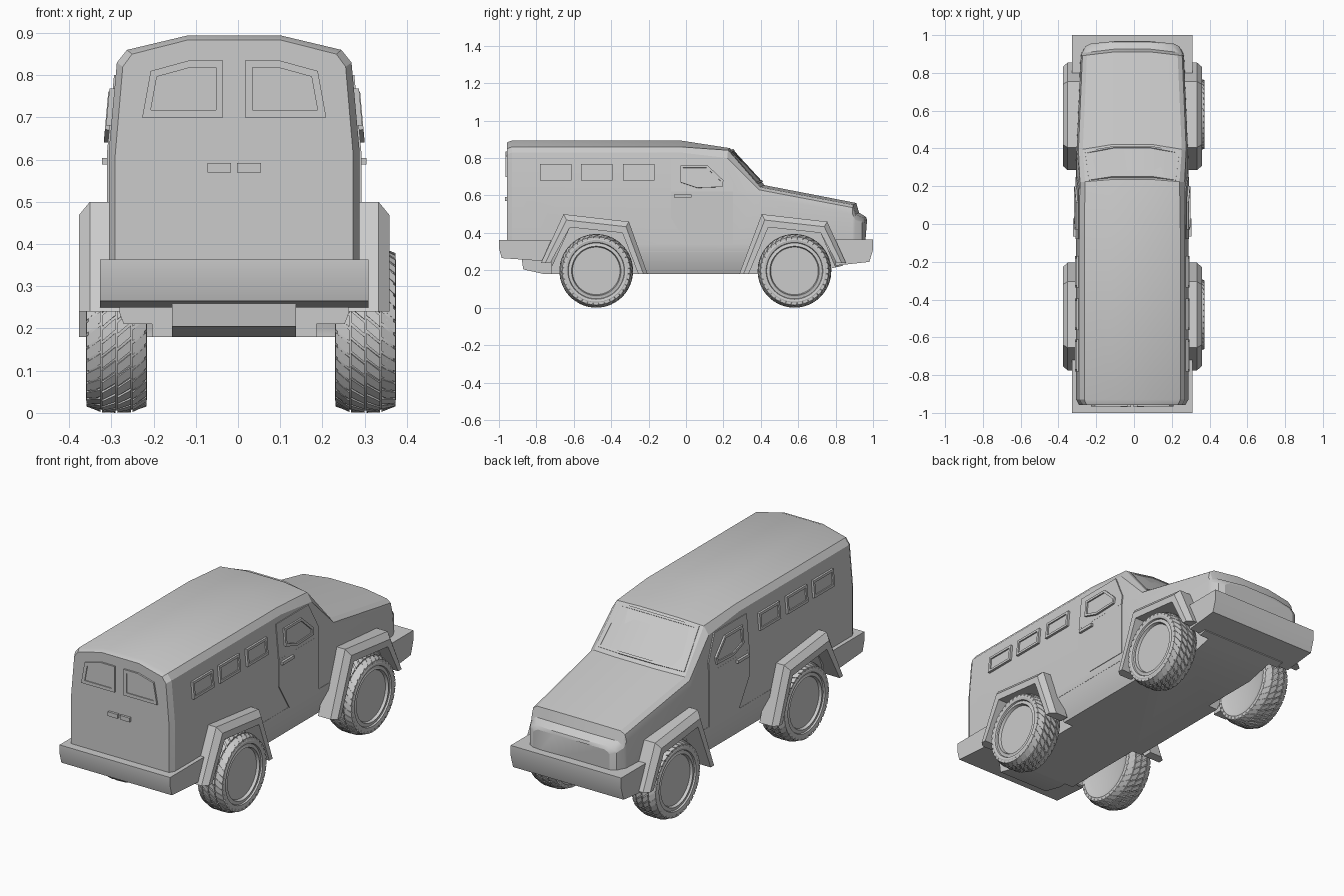
import bpy, bmesh, math
from mathutils import Vector

if "Cube" in bpy.data.objects:
    bpy.data.objects.remove(bpy.data.objects["Cube"])

CX = -0.009          # the hull sits slightly off the centre line
AXLES = (-0.48, 0.58)


def finish(name, bm, angle=25):
    bmesh.ops.recalc_face_normals(bm, faces=bm.faces)
    me = bpy.data.meshes.new(name)
    bm.to_mesh(me)
    bm.free()
    ob = bpy.data.objects.new(name, me)
    bpy.context.collection.objects.link(ob)
    smooth(ob, angle)
    return ob


def smooth(ob, angle):
    bpy.ops.object.select_all(action='DESELECT')
    ob.select_set(True)
    bpy.context.view_layer.objects.active = ob
    bpy.ops.object.shade_smooth_by_angle(angle=math.radians(angle))


def add_loft(bm, rings):
    rows = [[bm.verts.new(p) for p in r] for r in rings]
    n = len(rows[0])
    for a, b in zip(rows, rows[1:]):
        for i in range(n):
            j = (i + 1) % n
            bm.faces.new((a[i], a[j], b[j], b[i]))
    bm.faces.new(rows[0][::-1])
    bm.faces.new(rows[-1])


def loft(name, rings, angle=25):
    bm = bmesh.new()
    add_loft(bm, rings)
    return finish(name, bm, angle)


def prism(name, profile, x0, x1):
    """Side profile (y, z) extruded across x."""
    return loft(name, [[(x, y, z) for y, z in profile] for x in (x0, x1)])


def panel(name, pts, out, height, border=0, recess=0):
    """Raised plate with an optional recessed pane."""
    bm = bmesh.new()
    pts = [Vector(p) for p in pts]
    bm.faces.new([bm.verts.new(p) for p in pts]).normal_update()
    bm.faces.ensure_lookup_table()
    f = bm.faces[0]
    if f.normal.dot(Vector(out)) < 0:
        f.normal_flip()
    n = f.normal.copy()
    top = bmesh.ops.extrude_face_region(bm, geom=[f])['geom']
    face = [g for g in top if isinstance(g, bmesh.types.BMFace)][0]
    base = [v for v in bm.verts if v not in face.verts[:]]
    for v in face.verts:
        v.co += n * height
    for v in base:
        v.co -= n * 0.01
    face.normal_update()
    if border:
        bmesh.ops.inset_region(bm, faces=[face], thickness=border, use_even_offset=True)
        inner = bmesh.ops.extrude_face_region(bm, geom=[face])['geom']
        bmesh.ops.delete(bm, geom=[face], context='FACES_ONLY')
        for v in [g for g in inner if isinstance(g, bmesh.types.BMVert)]:
            v.co -= n * recess
    return finish(name, bm, 20)


# Hull: cross-sections (y, centre bow, half outline from sill to roof crown)
cabin = [(.297, .30), (.297, .62), (.278, .83), (.254, .86), (.111, .894)]
sections = [
    (-.957, 0, [(.282, .30), (.282, .61), (.264, .82), (.242, .85), (.108, .884)]),
    (-.93, 0, cabin),
    (-.03, 0, cabin),
    (.22, .015, [(.297, .30), (.297, .62), (.277, .80), (.25, .842), (.11, .853)]),
    (.39, .03, [(.297, .30), (.294, .60), (.285, .63), (.262, .645), (.11, .655)]),
    (.89, .02, [(.275, .30), (.272, .50), (.264, .535), (.24, .55), (.10, .56)]),
    (.905, .02, [(.27, .30), (.266, .47), (.258, .485), (.235, .50), (.10, .508)]),
    (.94, .024, [(.25, .30), (.248, .455), (.24, .465), (.21, .48), (.10, .485)]),
    (.955, .014, [(.22, .30), (.22, .445), (.21, .455), (.19, .465), (.09, .47)]),
]
rings = []
for y, bow, half in sections:
    w = half[0][0]
    right = [(CX + x, y + bow * (1 - x / w) * 1.6, z) for x, z in half]
    left = [(2 * CX - x, yy, z) for x, yy, z in right[::-1]]
    rings.append(right + left)
hull = loft("hull", rings)

# Underbody with inward sloping skirts
under = []
for y, zb in ((-.72, .18), (.65, .18), (.84, .225)):
    half = [(.25, zb), (.298, .305), (.298, .34)]
    under.append([(CX + x, y, z) for x, z in half] + [(CX - x, y, z) for x, z in half[::-1]])
underbody = loft("underbody", under)

# Wheel wells cut from hull and underbody
outer = [(-.295, .20), (-.175, .50), (.175, .46), (.275, .20)]
inner = [(-.245, .20), (-.14, .43), (.14, .40), (.225, .20)]
bm = bmesh.new()
well = [(-.245, .1)] + inner + [(.225, .1)]
for yc in AXLES:
    for s in (-1, 1):
        add_loft(bm, [[(CX + s * x, yc + y, z) for y, z in well] for x in (.195, .45)])
cutter = finish("well_cutter", bm)
cutter.hide_render = True
for ob in (hull, underbody):
    m = ob.modifiers.new("wells", 'BOOLEAN')
    m.operation, m.object, m.solver = 'DIFFERENCE', cutter, 'EXACT'
    bpy.context.view_layer.objects.active = ob
    bpy.ops.object.modifier_apply(modifier=m.name)
    smooth(ob, 25)
bpy.data.objects.remove(cutter)

# Bumpers and rear under-box
prism("rear_bumper", [(-1, .363), (-1, .318), (-.985, .265), (-.77, .25), (-.72, .363)], CX - .318, CX + .318)
prism("front_bumper", [(1, .365), (1, .31), (.98, .245), (.80, .225), (.79, .365)], CX - .318, CX + .318)
prism("rear_under_box", [(-.88, .27), (-.87, .205), (-.76, .18), (-.65, .18), (-.65, .27)], CX - .147, CX + .147)

# Fender flares: angular arches, legs end lower on the cabin side
for yc, ends, tag in ((AXLES[0], (.24, .18), "rear"), (AXLES[1], (.18, .24), "front")):
    for s, side in ((-1, "left"), (1, "right")):
        rings = []
        for i, ((oy, oz), (iy, iz)) in enumerate(zip(outer, inner)):
            if i in (0, 3):
                oz = iz = ends[0 if i == 0 else 1]
            my, mz = oy + (iy - oy) * .45, oz + (iz - oz) * .45
            cross = [(.27, oy, oz), (.342, oy, oz), (.368, my, mz), (.368, iy, iz), (.27, iy, iz)]
            rings.append([(CX + s * x, yc + y, z) for x, y, z in cross])
        loft(f"{tag}_{side}_fender", rings)


# Wheels: lathed tyre with slanted tread lugs
def wheel(name, xc, yc, s):
    bm = bmesh.new()
    prof = [(-.06, .001), (-.06, .13), (-.068, .15), (-.0725, .165), (-.066, .181), (-.05, .189), (0, .191),
            (.05, .189), (.066, .181), (.0725, .165), (.070, .152), (.062, .149), (.062, .140),
            (.066, .132), (.052, .127), (.052, .001)]
    N = 48

    def at(x, r, a):
        return (xc + s * x, yc + r * math.cos(a), .197 + r * math.sin(a))
    rows = [[bm.verts.new(at(x, r, 2 * math.pi * k / N)) for k in range(N)] for x, r in prof]
    for a, b in zip(rows, rows[1:]):
        for k in range(N):
            bm.faces.new((a[k], a[(k + 1) % N], b[(k + 1) % N], b[k]))
    bm.faces.new(rows[0])
    bm.faces.new(rows[-1])
    # tread rows: (x start, x end, top radius start, top radius end)
    L = 36
    for n, (x0, x1, r0, r1) in enumerate(((-.071, -.038, .182, .195), (-.034, -.002, .196, .197),
                                          (.002, .034, .197, .196), (.038, .071, .195, .182))):
        for k in range(L):
            a = 2 * math.pi * (k + .5 * (n % 2)) / L
            skew, w = .07, .068
            ring = lambda d: [at(x0, r0 - d, a - skew - w), at(x1, r1 - d, a + skew - w),
                              at(x1, r1 - d, a + skew + w), at(x0, r0 - d, a - skew + w)]
            add_loft(bm, [ring(.02), ring(0)])
    finish(name, bm, 30)


for yc, tag in zip(AXLES, ("rear", "front")):
    wheel(f"{tag}_left_wheel", -.288, yc, -1)
    wheel(f"{tag}_right_wheel", .302, yc, 1)


# Side panels lie on the tilted hull side
def on_side(s, pts):
    return [(CX + s * (.297 - max(0, z - .62) * .0905), y, z) for y, z in pts]


for s, side in ((-1, "left"), (1, "right")):
    out = (s, 0, 0)
    for i, y in enumerate((-.78, -.562, -.337)):
        panel(f"{side}_window_{i + 1}", on_side(s, [(y, .68), (y + .168, .68), (y + .168, .768), (y, .768)]),
              out, .012, .013, .007)
    panel(f"{side}_door_upper", on_side(s, [(-.08, .62), (.25, .62), (.25, .67), (.185, .80), (-.08, .80)]), out, .004)
    panel(f"{side}_door_lower", on_side(s, [(-.08, .62), (.25, .62), (.25, .34), (.005, .34), (-.08, .48)]), out, .004)
    panel(f"{side}_door_window", on_side(s, [(-.03, .76), (.115, .76), (.20, .68), (.195, .645), (.06, .64), (-.03, .67)]),
          out, .014, .013, .007)
    panel(f"{side}_door_handle", on_side(s, [(-.065, .588), (.03, .588), (.03, .604), (-.065, .604)]), out, .016)
    # Rear door windows and handles
    rear = [(.026, .70), (.218, .70), (.198, .81), (.107, .835), (.026, .835)]
    panel(f"{side}_rear_window", [(CX + s * x, -.957, z) for x, z in rear], (0, -1, 0), .009, .017, .005)
    grip = [(.007, .57), (.063, .57), (.063, .592), (.007, .592)]
    panel(f"{side}_rear_handle", [(CX + s * x, -.957, z) for x, z in grip], (0, -1, 0), .012)

# Windshield
edge = [(.23, .225, .832), (.10, .245, .843), (-.10, .245, .843), (-.23, .225, .832),
        (-.25, .378, .658), (-.10, .405, .669), (.10, .405, .669), (.25, .378, .658)]
panel("windshield", [(CX + x, y, z) for x, y, z in edge], (0, 1, 1), .01, .012, .004)
